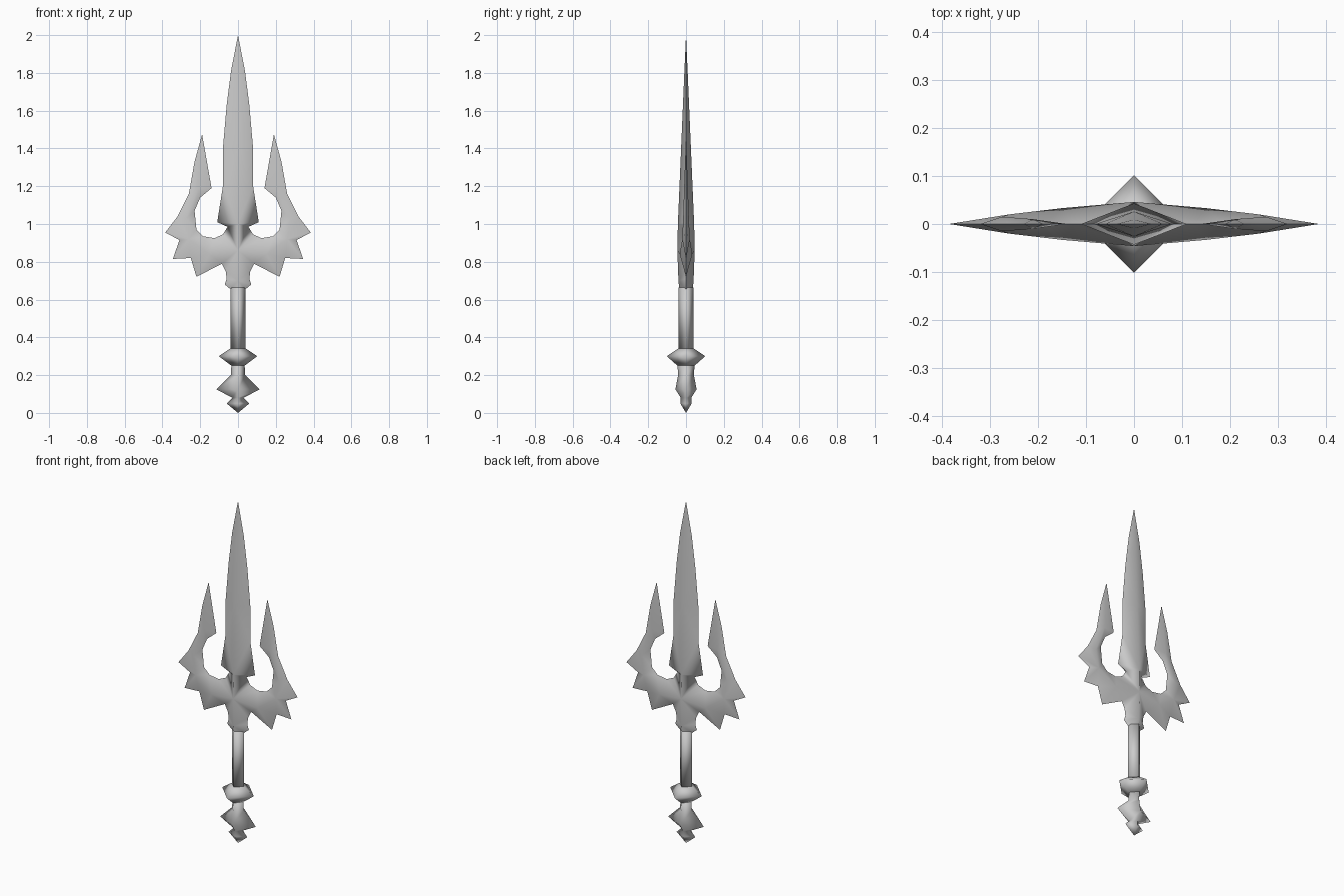
import bpy
import bmesh
import math
from mathutils import Vector
from mathutils.geometry import delaunay_2d_cdt

cube = bpy.data.objects.get("Cube")
if cube:
    bpy.data.objects.remove(cube)

steel = bpy.data.materials.new("grey_steel")
steel.use_nodes = True
steel.diffuse_color = (0.6, 0.6, 0.6, 1)
steel.node_tree.nodes["Principled BSDF"].inputs["Base Color"].default_value = (0.6, 0.6, 0.6, 1)


def finish(name, bm, angle):
    """Turn a bmesh into a smooth shaded steel object."""
    bmesh.ops.recalc_face_normals(bm, faces=bm.faces)
    mesh = bpy.data.meshes.new(name)
    bm.to_mesh(mesh)
    bm.free()
    mesh.materials.append(steel)
    obj = bpy.data.objects.new(name, mesh)
    bpy.context.collection.objects.link(obj)
    bpy.ops.object.select_all(action='DESELECT')
    obj.select_set(True)
    bpy.context.view_layer.objects.active = obj
    bpy.ops.object.shade_smooth_by_angle(angle=math.radians(angle))
    return obj


def diamond_loft(name, rings):
    """Four-sided lathe; each ring is height, half width, half depth."""
    bm = bmesh.new()
    loops = []
    for z, rx, ry in rings:
        loops.append([bm.verts.new(p) for p in
                      ((rx, 0, z), (0, ry, z), (-rx, 0, z), (0, -ry, z))])
    for a, b in zip(loops, loops[1:]):
        for i in range(4):
            j = (i + 1) % 4
            bm.faces.new((a[i], a[j], b[j], b[i]))
    bm.faces.new(loops[0])
    bm.faces.new(loops[-1])
    bmesh.ops.remove_doubles(bm, verts=bm.verts, dist=0.0005)
    return finish(name, bm, 120)


# Trident head: thin cutting outline of one half, as x and z
blade_edge = [(0, 2), (.037, 1.81), (.06, 1.63), (.08, 1.4), (.08, 1.2),
              (.11, 1.01), (.055, .985), (.08, .945)]
crook = [(.125, .925), (.185, .935), (.22, .97), (.23, 1.07), (.2, 1.14), (.14, 1.19)]
prong = [(.19, 1.475), (.23, 1.33), (.26, 1.16), (.32, 1.04)]
barbs = [(.385, .955), (.31, .915), (.345, .815), (.25, .82), (.22, .72)]
socket = [(.085, .79), (.065, .75), (.06, .71), (.07, .68), (.04, .655)]
outline = [(x, z, 0) for x, z in blade_edge + crook + prong + barbs + socket]

# Raised middle ridge and wing ridge, as x, z and half thickness
spine = [(0, .655, .036), (0, .7, .04), (0, .86, .046), (0, 1, .043),
         (0, 1.4, .026), (0, 1.8, .009)]
wing = [(.15, .84, .033), (.26, .92, .02), (.275, 1.03, .015), (.21, 1.19, .01)]

points = outline + spine + wing
border = len(outline) + len(spine)
edges = [(i, (i + 1) % border) for i in range(border)]


def at(x, z):
    return next(i for i, p in enumerate(points) if p[0] == x and p[1] == z)


# Ridge lines run along the wing and out to every point
hub, root, bend, crest, top = at(0, .86), *range(border, border + 4)
edges += [(hub, root), (root, bend), (bend, crest), (crest, top),
          (top, at(.19, 1.475)), (top, at(.14, 1.19)),
          (bend, at(.385, .955)), (bend, at(.345, .815)),
          (root, at(.22, .72)), (at(0, 1), at(.11, 1.01)),
          (at(0, .7), at(.07, .68))]

flat = [Vector(p[:2]) for p in points]
verts, _, tris, source, _, _ = delaunay_2d_cdt(flat, edges, [], 1, 1e-5)
bm = bmesh.new()
made = []
for v, ids in zip(verts, source):
    depth = points[ids[0]][2] if ids else 0
    made.append(bm.verts.new((v.x, -depth, v.y)))
for tri in tris:
    bm.faces.new([made[i] for i in tri])
for axis in 'XY':
    bmesh.ops.mirror(bm, geom=bm.verts[:] + bm.edges[:] + bm.faces[:],
                     axis=axis, merge_dist=0.0005)
finish("trident_head", bm, 88)

# Grip, collar and pommel
diamond_loft("grip", [(.335, .04, .04), (.665, .04, .04)])
diamond_loft("collar", [(.25, .035, .045), (.3, .102, .102), (.345, .035, .035)])
diamond_loft("pommel", [(0, 0, 0), (.05, .06, .03), (.08, .03, .028),
                        (.125, .115, .056), (.2, .038, .042), (.255, .035, .045)])
